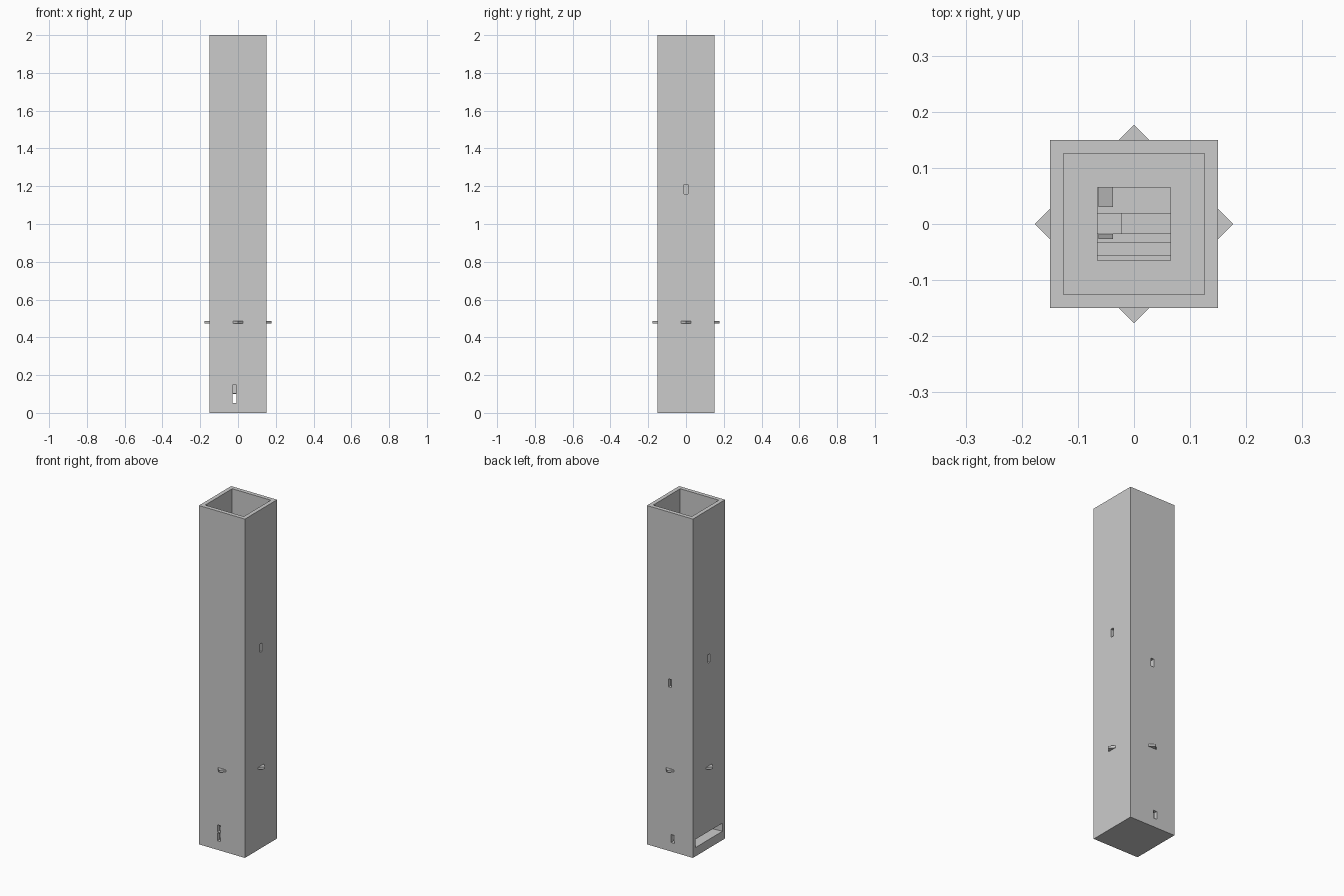
import bpy
import bmesh
import math

if "Cube" in bpy.data.objects:
    bpy.data.objects.remove(bpy.data.objects["Cube"])


def box(name, x, y, z, turn=0.0):
    """Axis-aligned box from (min, max) ranges, optionally turned about z."""
    bm = bmesh.new()
    bmesh.ops.create_cube(bm, size=1.0)
    for v in bm.verts:
        v.co.x = x[0] + (v.co.x + 0.5) * (x[1] - x[0])
        v.co.y = y[0] + (v.co.y + 0.5) * (y[1] - y[0])
        v.co.z = z[0] + (v.co.z + 0.5) * (z[1] - z[0])
    mesh = bpy.data.meshes.new(name)
    bm.to_mesh(mesh)
    bm.free()
    ob = bpy.data.objects.new(name, mesh)
    ob.rotation_euler.z = turn
    bpy.context.collection.objects.link(ob)
    return ob


def cut(target, x, y, z):
    """Subtract a box from the target and apply it straight away."""
    cutter = box("cutter", x, y, z)
    cutter.hide_render = True
    mod = target.modifiers.new("cut", 'BOOLEAN')
    mod.operation = 'DIFFERENCE'
    mod.solver = 'EXACT'
    mod.object = cutter
    bpy.context.view_layer.objects.active = target
    bpy.ops.object.modifier_apply(modifier=mod.name)
    bpy.data.objects.remove(cutter)


H, I = 0.15, 0.126      # outer and inner half widths
S = 0.065               # half width of the floor opening
OUT = (I - 0.02, H + 0.02)
NEG = (-OUT[1], -OUT[0])

# Square tower shell, open at the top
shell = box("tower_shell", (-H, H), (-H, H), (0, 2))
cut(shell, (-I, I), (-I, I), (0.05, 2.1))

# Two stacked front doorways and one at the back
DOOR = (-0.03, -0.008)
cut(shell, DOOR, NEG, (0.053, 0.100))
cut(shell, DOOR, NEG, (0.105, 0.148))
cut(shell, DOOR, OUT, (0.053, 0.100))

# Wide low opening on the left side
cut(shell, NEG, (-0.125, 0.125), (0.052, 0.10))

# Narrow windows, each at its own height
W = (-0.01, 0.01)
cut(shell, OUT, W, (1.158, 1.208))
cut(shell, NEG, W, (1.095, 1.145))
cut(shell, W, OUT, (0.967, 1.015))

# Middle floor with a square opening
floor = box("middle_floor", (-I, I), (-I, I), (0.465, 0.50))
cut(floor, (-S, S), (-S, S), (0.4, 0.6))

# Turned plate whose corners poke through the four walls
plate = box("diagonal_plate", (-0.125, 0.125), (-0.125, 0.125),
            (0.474, 0.487), math.radians(45))
cut(plate, (-S, S), (-S, S), (0.4, 0.6))

# Inner beams seen down the opening
box("cross_beam", (-I, I), (-0.018, 0.020), (0.15, 0.17))
box("beam_step", (-I, -0.022), (-0.018, 0.020), (0.17, 0.18))
box("side_beam", (-I, I), (-0.057, -0.033), (0.15, 0.16))

# Steep ramps along the left side
for i, (y0, y1) in enumerate([(0.030, 0.066), (-0.027, -0.018)]):
    ramp = box(f"ramp_{i + 1}", (-0.063, -0.037), (y0, y1), (0.17, 0.30))
    for v in ramp.data.vertices:
        if v.co.z > 0.2 and v.co.y > (y0 + y1) / 2:
            v.co.z = 0.175
